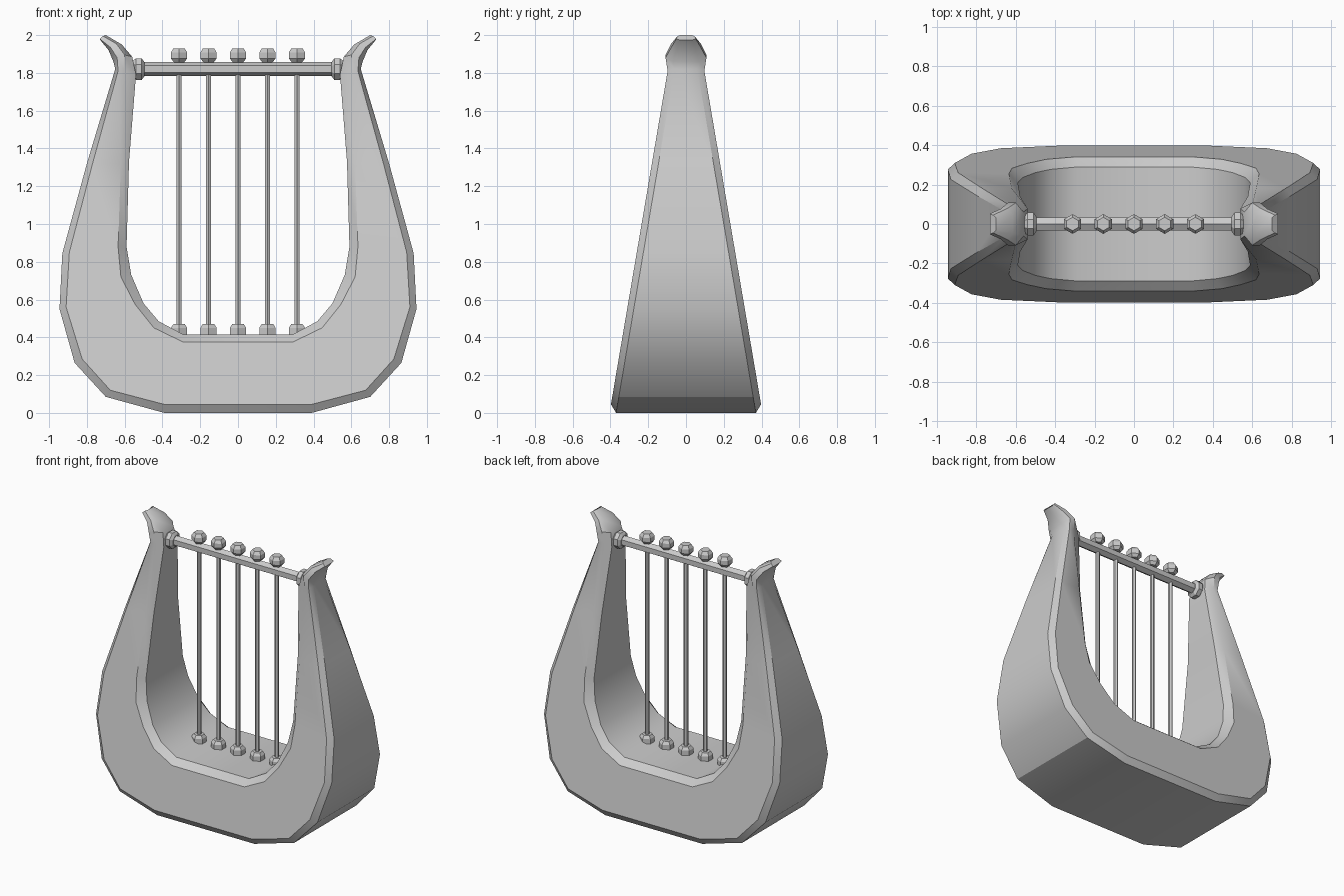
import bpy, bmesh, math
from mathutils import Matrix

if "Cube" in bpy.data.objects:
    bpy.data.objects.remove(bpy.data.objects["Cube"])


def finish(name, bm, smooth=None):
    bmesh.ops.recalc_face_normals(bm, faces=bm.faces)
    mesh = bpy.data.meshes.new(name)
    bm.to_mesh(mesh)
    bm.free()
    ob = bpy.data.objects.new(name, mesh)
    bpy.context.collection.objects.link(ob)
    if smooth:
        bpy.ops.object.select_all(action='DESELECT')
        ob.select_set(True)
        bpy.context.view_layer.objects.active = ob
        bpy.ops.object.shade_smooth_by_angle(angle=math.radians(smooth))
    return ob


def loft(bm, rings):
    rows = [[bm.verts.new(p) for p in r] for r in rings]
    n = len(rows[0])
    for a, b in zip(rows, rows[1:]):
        for i in range(n):
            j = (i + 1) % n
            bm.faces.new((a[i], a[j], b[j], b[i]))
    bm.faces.new(rows[0])
    bm.faces.new(rows[-1])


def turned(name, profile, sides, matrix, offset=0.0):
    # stack of polygon rings (radius, height) along local z
    rings = [[matrix @ Matrix.Translation((
        r * math.cos(offset + math.tau * i / sides),
        r * math.sin(offset + math.tau * i / sides), h)).translation
        for i in range(sides)] for r, h in profile]
    bm = bmesh.new()
    loft(bm, rings)
    return finish(name, bm)


# Body stations: outer wall, front outer edge, front inner edge, inner wall (x, z)
arm = [
    ((.39, 0), (.39, .045), (.29, .375), (.29, .415)),
    ((.70, .085), (.676, .12), (.445, .45), (.42, .485)),
    ((.865, .265), (.825, .285), (.545, .575), (.50, .58)),
    ((.945, .55), (.91, .56), (.62, .72), (.565, .73)),
    ((.93, .845), (.893, .85), (.635, .88), (.59, .88)),
    ((.80, 1.32), (.77, 1.32), (.62, 1.32), (.577, 1.33)),
    ((.65, 1.82), (.635, 1.81), (.60, 1.81), (.54, 1.79)),
]


def section(st, depths):
    ring = [(p[0], -d, p[1]) for p, d in zip(st, depths)]
    return ring + [(x, -y, z) for x, y, z in reversed(ring)]


half = []
for st in arm:
    h = [.405 - .17 * p[1] for p in st]
    k = min(1, h[1] / .2)
    half.append(section(st, (h[0] - .035, h[1], h[2], h[3] - .045 * k)))

# Flared horn tips continue the arm
horn = [
    (((.66, 1.86), (.64, 1.88), (.60, 1.895), (.56, 1.885)), (.07, .108, .108, .06)),
    (((.685, 1.92), (.675, 1.935), (.645, 1.955), (.615, 1.95)), (.05, .078, .078, .045)),
    (((.73, 1.975), (.732, 1.98), (.715, 1.995), (.70, 2.0)), (.035, .052, .045, .03)),
]
half += [section(s, d) for s, d in horn]
left = [[(-x, y, z) for x, y, z in r] for r in reversed(half)]
bm = bmesh.new()
loft(bm, left + half)
finish("lyre_body", bm, 32)

# Crossbar with a bevelled collar at each end
along_x = Matrix.Translation((0, 0, 1.82)) @ Matrix.Rotation(math.pi / 2, 4, 'Y')
turned("crossbar", [(.037, -.56), (.037, .56)], 6, along_x)
collar = [(.04, .495), (.062, .51), (.062, .54), (.045, .56)]
turned("collar_right", collar, 8, along_x, math.pi / 8)
turned("collar_left", [(r, -h) for r, h in collar], 8, along_x, math.pi / 8)

# Strings with tuning pegs above and anchors below
peg = [(.032, 1.856), (.05, 1.877), (.05, 1.908), (.034, 1.93)]
anchor = [(.05, .41), (.05, .45), (.035, .47)]
for i in range(5):
    at = Matrix.Translation(((i - 2) * .156, 0, 0))
    turned(f"string_{i + 1}", [(.015, .42), (.015, 1.80)], 6, at, math.pi / 6)
    turned(f"tuning_peg_{i + 1}", peg, 6, at, math.pi / 6)
    turned(f"string_anchor_{i + 1}", anchor, 6, at, math.pi / 6)
